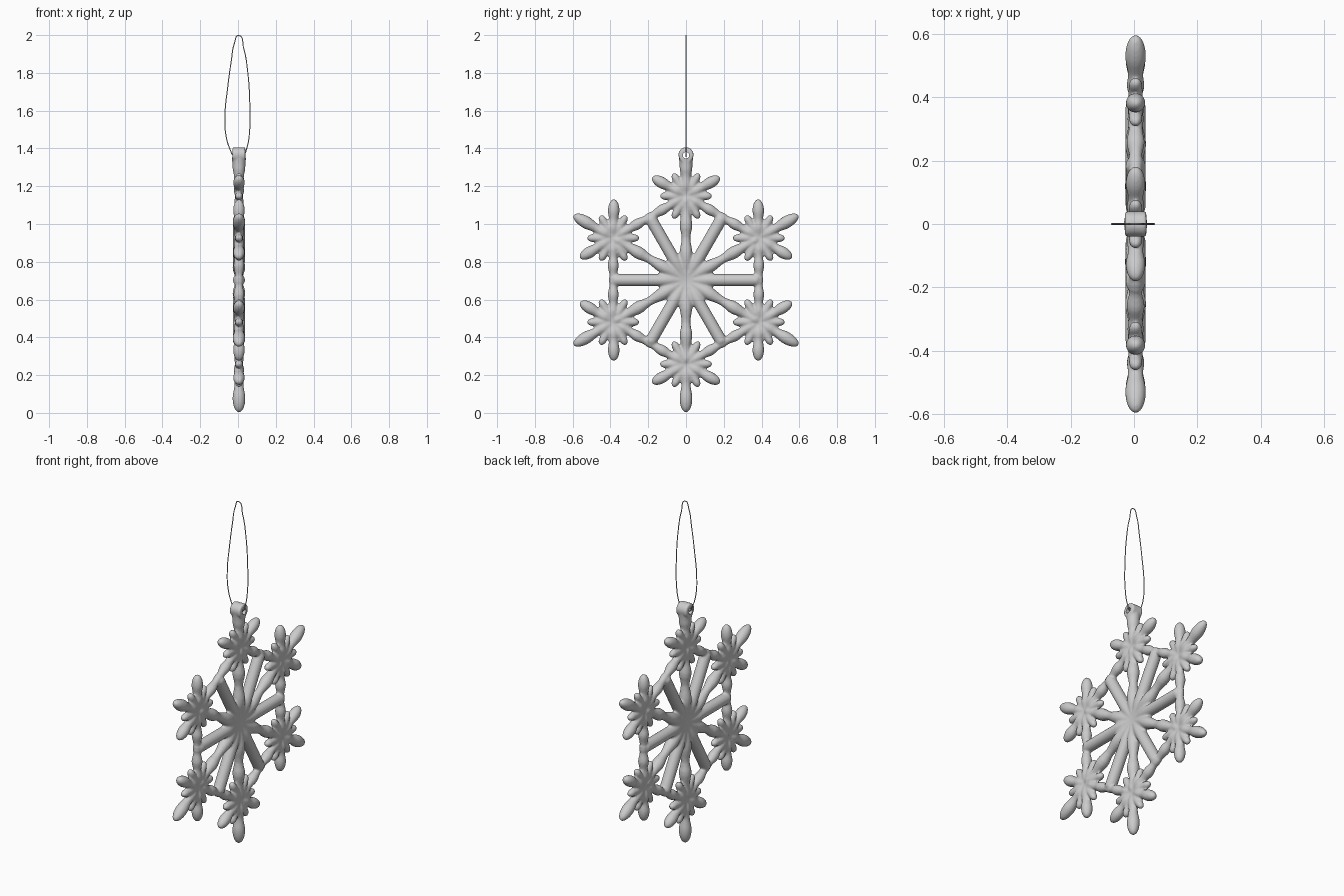
import bpy, bmesh, math
from mathutils import Vector

if "Cube" in bpy.data.objects:
    bpy.data.objects.remove(bpy.data.objects["Cube"])

X0, ZC, R = 0.005, 0.703, 0.445
bm = bmesh.new()


def polar(cy, cz, ang, d):
    a = math.radians(ang)
    return cy + d * math.cos(a), cz + d * math.sin(a)


def spindle(cy, cz, ang, prof, seg=20, rings=28):
    """Turned rod in the YZ plane; prof lists (distance, radius)."""
    a = math.radians(ang)
    u, v = Vector((0, math.cos(a), math.sin(a))), Vector((0, -math.sin(a), math.cos(a)))
    d0, d1 = prof[0][0], prof[-1][0]
    loops = []
    for i in range(rings + 1):
        d = d0 + (d1 - d0) * (0.5 - 0.5 * math.cos(math.pi * i / rings))
        for (a0, r0), (a1, r1) in zip(prof, prof[1:]):
            if d <= a1 + 1e-9:
                t = (d - a0) / (a1 - a0)
                last = a1 == d1 and r1 < 0.003
                t = 1 - math.sqrt(max(0, 1 - t * t)) if last else t * t * (3 - 2 * t)
                r = r0 + (r1 - r0) * t
                break
        c = Vector((X0, cy, cz)) + u * d
        loops.append([bm.verts.new(c + v * r * math.cos(k * math.tau / seg)
                      + Vector((r * math.sin(k * math.tau / seg), 0, 0))) for k in range(seg)])
    for l0, l1 in zip(loops, loops[1:]):
        for k in range(seg):
            bm.faces.new((l0[k], l0[(k + 1) % seg], l1[(k + 1) % seg], l1[k]))
    bm.faces.new(loops[0][::-1])
    bm.faces.new(loops[-1])


# Profiles
BAR = [(0, .015), (.12, .032), (.375, .032), (.392, .001)]
SPOKE = [(0, .015), (.14, .034), (.225, .023), (.29, .034), (.37, .022), (.42, .026), (.45, .015)]
BURST = [(0, .012), (.09, .022), (.145, .001)]
TIP = [(0, .015), (.06, .028), (.10, .024), (.165, .033), (.242, .001)]
LOW_TIP = [(0, .015), (.06, .028), (.105, .024), (.18, .034), (.255, .001)]
SIDE = [(0, .015), (.06, .028), (.095, .024), (.145, .031), (.205, .001)]
SMALL = [(0, .013), (.06, .023), (.105, .021), (.138, .001)]
LINK = [(0, .015), (.06, .026), (.10, .022), (.145, .029), (.20, .020), (.235, .023)]
HANGER = [(0, .015), (.06, .028), (.10, .026), (.15, .034), (.215, .038)]

# Six-fold lattice: central burst, bars, spokes and blossoms
for i in range(6):
    a = 30 + 60 * i
    spindle(0, ZC, a - 30, BAR)
    spindle(0, ZC, a, SPOKE)
    for s in (-15, 15):
        spindle(0, ZC, a + s, BURST)
    cy, cz = polar(0, ZC, a, R)
    spindle(cy, cz, a, {1: HANGER, 4: LOW_TIP}.get(i, TIP))
    for s in (-1, 1):
        spindle(cy, cz, a + s * 61, SIDE)
        spindle(cy, cz, a + s * 30, SMALL)
        spindle(cy, cz, a + s * 90, SMALL)
        spindle(cy, cz, a + s * 120, LINK)
        spindle(cy, cz, a + s * 150, SMALL)


def disc(target, z, r, depth):
    ring = [[target.verts.new((X0 + x, r * math.cos(k * math.tau / 32), z + r * math.sin(k * math.tau / 32)))
             for k in range(32)] for x in (-depth, depth)]
    for k in range(32):
        j = (k + 1) % 32
        target.faces.new((ring[0][k], ring[0][j], ring[1][j], ring[1][k]))
    target.faces.new(ring[0])
    target.faces.new(ring[1])
    bmesh.ops.recalc_face_normals(target, faces=target.faces)


# Eyelet head on the top arm
disc(bm, 1.366, .040, .034)


def make(name, b):
    me = bpy.data.meshes.new(name)
    b.to_mesh(me)
    b.free()
    o = bpy.data.objects.new(name, me)
    bpy.context.collection.objects.link(o)
    return o


flake = make("snowflake", bm)

# Hole for the cord
hb = bmesh.new()
disc(hb, 1.364, .017, .2)
cutter = make("eyelet_cutter", hb)
cutter.hide_render = True
cutter.hide_set(True)

# Fuse the rods into one soft moulded body
m = flake.modifiers.new("fuse", 'REMESH')
m.mode, m.voxel_size, m.use_smooth_shade = 'VOXEL', 0.006, True
m = flake.modifiers.new("soften", 'SMOOTH')
m.factor, m.iterations = 0.5, 4
m = flake.modifiers.new("eyelet", 'BOOLEAN')
m.operation, m.object, m.solver = 'DIFFERENCE', cutter, 'EXACT'

# Hanging cord
pts = [(0.003, 1.998), (.030, 1.93), (.052, 1.80), (.062, 1.65), (.062, 1.50), (.046, 1.40), (.028, 1.364),
       (-.025, 1.364), (-.04, 1.39), (-.064, 1.47), (-.069, 1.58), (-.055, 1.72), (-.036, 1.86), (-.018, 1.96)]
cu = bpy.data.curves.new("cord", 'CURVE')
cu.dimensions, cu.bevel_depth, cu.bevel_resolution, cu.resolution_u = '3D', 0.0026, 2, 8
sp = cu.splines.new('BEZIER')
sp.bezier_points.add(len(pts) - 1)
for p, (x, z) in zip(sp.bezier_points, pts):
    p.co = (x, 0, z)
    p.handle_left_type = p.handle_right_type = 'AUTO'
sp.use_cyclic_u = True
bpy.context.collection.objects.link(bpy.data.objects.new("cord", cu))
